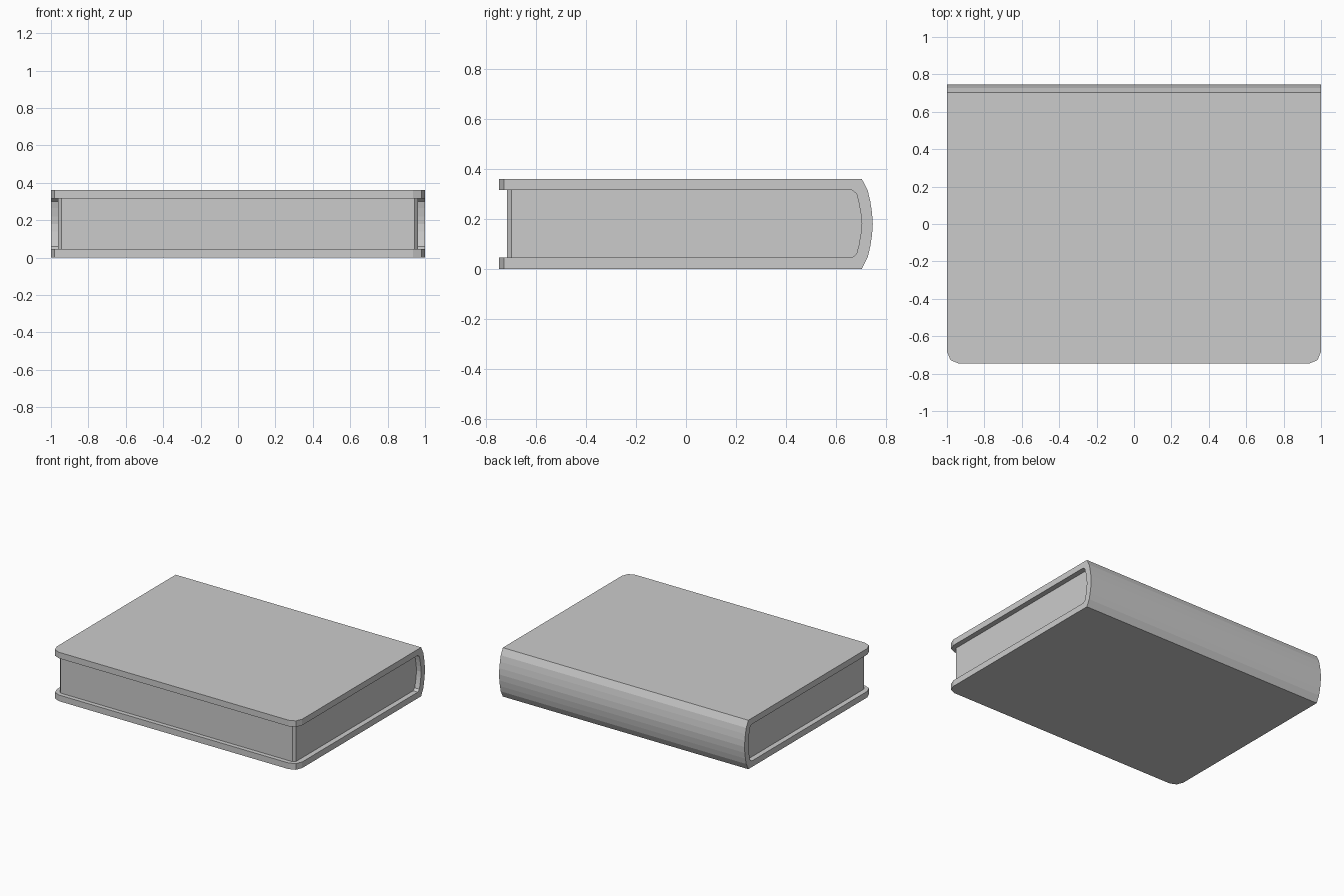
import bpy, bmesh

if "Cube" in bpy.data.objects:
    bpy.data.objects.remove(bpy.data.objects["Cube"])

grey = bpy.data.materials.new("plain grey")
grey.diffuse_color = (0.6, 0.6, 0.6, 1)
grey.use_nodes = True
grey.node_tree.nodes["Principled BSDF"].inputs["Base Color"].default_value = grey.diffuse_color

H = 0.36          # total thickness
FRONT = -0.747    # fore edge of the cover


def mirrored(half):
    """Complete a lower half curve that ends on the mid height."""
    return half + [(y, H - z) for y, z in reversed(half[:-1])]


def extrude_profile(name, profile, half_width, round_y, radius, segments):
    """Extrude a (y, z) profile along x, rounding its upright edges at round_y."""
    bm = bmesh.new()
    face = bm.faces.new([bm.verts.new((-half_width, y, z)) for y, z in profile])
    ext = bmesh.ops.extrude_face_region(bm, geom=[face])
    moved = [g for g in ext["geom"] if isinstance(g, bmesh.types.BMVert)]
    bmesh.ops.translate(bm, verts=moved, vec=(2 * half_width, 0, 0))
    bmesh.ops.recalc_face_normals(bm, faces=bm.faces)
    corners = [e for e in bm.edges
               if all(abs(v.co.y - round_y) < 1e-4 for v in e.verts)
               and abs(e.verts[0].co.x - e.verts[1].co.x) < 1e-4]
    bmesh.ops.bevel(bm, geom=corners, offset=radius, segments=segments,
                    profile=0.5, affect='EDGES')
    bmesh.ops.recalc_face_normals(bm, faces=bm.faces)
    mesh = bpy.data.meshes.new(name)
    bm.to_mesh(mesh)
    bm.free()
    mesh.materials.append(grey)
    obj = bpy.data.objects.new(name, mesh)
    bpy.context.collection.objects.link(obj)
    return obj


# Curves of the spine, outside and inside
outer = mirrored([(0.703, 0), (0.727, 0.047), (0.737, 0.09),
                  (0.744, 0.135), (0.747, 0.18)])
inner = mirrored([(0.664, 0.045), (0.682, 0.06), (0.691, 0.095),
                  (0.699, 0.14), (0.703, 0.18)])

# Cover: two boards joined by the curved spine
cover = ([(FRONT, 0)] + outer + [(FRONT, H), (FRONT, H - 0.045)]
         + inner[::-1] + [(FRONT, 0.045)])
extrude_profile("cover", cover, 1.0, FRONT, 0.065, 2)

# Page block, set back from the cover edges
pages = [(-0.715, 0.045)] + inner + [(-0.715, H - 0.045)]
extrude_profile("page_block", pages, 0.962, -0.715, 0.017, 1)
